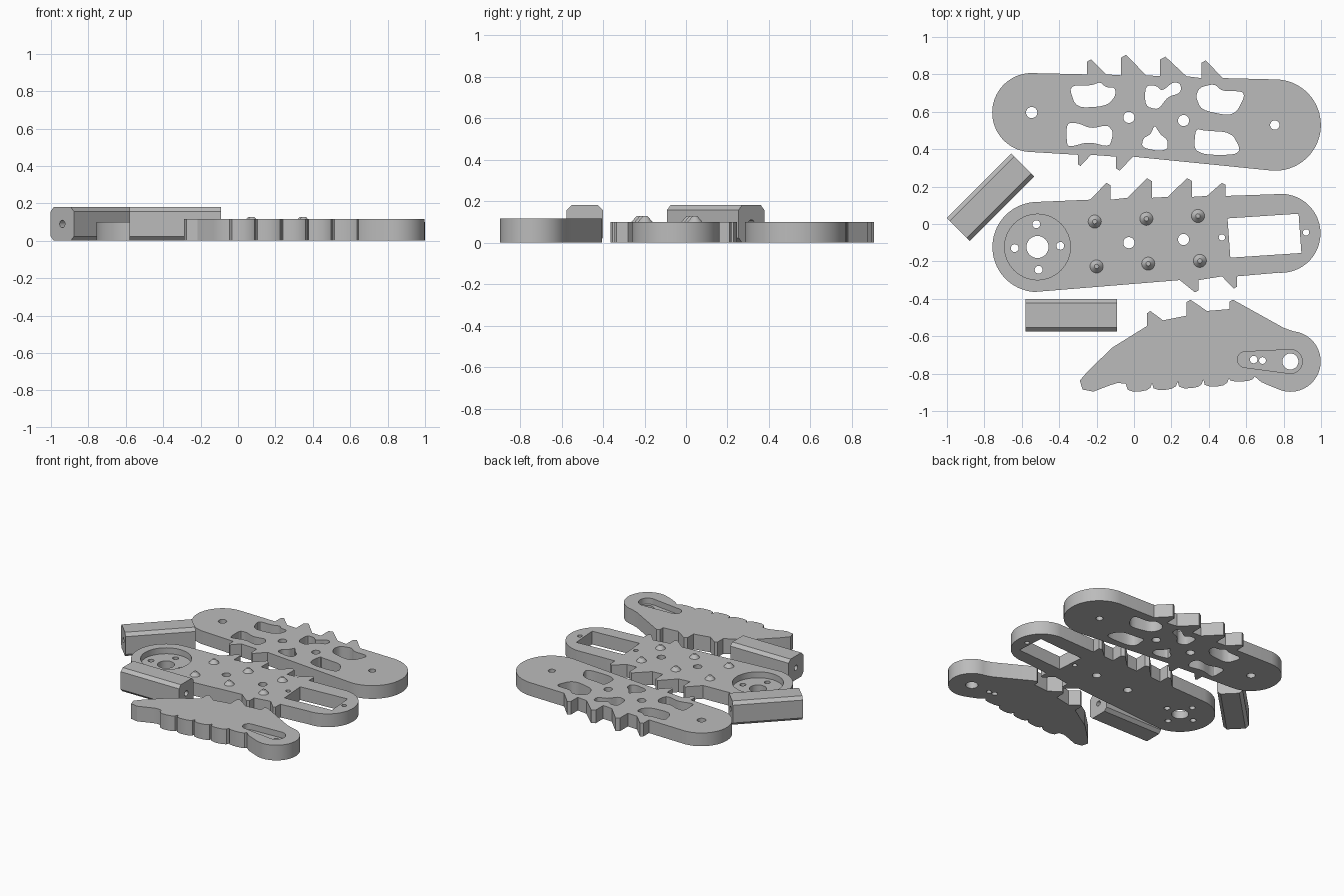
import bpy
import bmesh
from math import cos, sin, radians, pi
from mathutils import Matrix

if "Cube" in bpy.data.objects:
    bpy.data.objects.remove(bpy.data.objects["Cube"], do_unlink=True)

PLATE = .1
FINGER = .115
BAR_HEIGHT = .18
RECESS = .045

grey = bpy.data.materials.new("plain grey")
grey.use_nodes = True
grey.diffuse_color = (.5, .5, .5, 1)
grey.node_tree.nodes["Principled BSDF"].inputs["Base Color"].default_value = grey.diffuse_color


# Helpers: outline pieces, all running clockwise
def arc(x, y, radius, start, end, steps=40):
    angles = [radians(start + (end - start) * i / steps) for i in range(steps + 1)]
    return [(x + radius * cos(a), y + radius * sin(a)) for a in angles]


def circle(x, y, radius):
    return arc(x, y, radius, 360, 0, 32)[:-1]


def tooth(x, y, width, height, rise=0):
    """Spike with an upright edge at x and a slope that ends at x + width."""
    points = [(x, y), (x, y + height * .85),
              (x + width * .2, y + height), (x + width, y + rise)]
    return points if width * height > 0 else points[::-1]


def soften(points, rounds=2):
    """Round a polygon by cutting its corners."""
    for _ in range(rounds):
        cut = []
        for (ax, ay), (bx, by) in zip(points, points[1:] + points[:1]):
            for t in (.2, .8):
                cut.append((ax + (bx - ax) * t, ay + (by - ay) * t))
        points = cut
    return points


# Helpers: objects
def make_object(name, bm):
    bmesh.ops.recalc_face_normals(bm, faces=bm.faces[:])
    mesh = bpy.data.meshes.new(name)
    bm.to_mesh(mesh)
    bm.free()
    mesh.materials.append(grey)
    obj = bpy.data.objects.new(name, mesh)
    bpy.context.collection.objects.link(obj)
    return obj


def prism(name, loops, bottom, top):
    bm = bmesh.new()
    for loop in loops:
        face = bm.faces.new([bm.verts.new((x, y, bottom)) for x, y in loop])
        extruded = bmesh.ops.extrude_face_region(bm, geom=[face], use_keep_orig=True)
        moved = [v for v in extruded["geom"] if isinstance(v, bmesh.types.BMVert)]
        bmesh.ops.translate(bm, verts=moved, vec=(0, 0, top - bottom))
    return make_object(name, bm)


def carve(obj, cutter):
    cutter.hide_render = True
    mod = obj.modifiers.new("carve", 'BOOLEAN')
    mod.operation = 'DIFFERENCE'
    mod.solver = 'EXACT'
    mod.object = cutter
    graph = bpy.context.evaluated_depsgraph_get()
    result = bpy.data.meshes.new_from_object(obj.evaluated_get(graph))
    obj.modifiers.clear()
    obj.data = result
    bpy.data.objects.remove(cutter, do_unlink=True)


def smooth(obj):
    bpy.ops.object.select_all(action='DESELECT')
    obj.select_set(True)
    bpy.context.view_layer.objects.active = obj
    bpy.ops.object.shade_smooth_by_angle(angle=radians(25))


def plate(name, outline, height, holes, recess=None):
    obj = prism(name, [outline], 0, height)
    if recess:
        carve(obj, prism("recess_cutter", [recess], height - RECESS, height + RECESS))
    carve(obj, prism("hole_cutter", holes, -RECESS, height + RECESS))
    smooth(obj)
    return obj


# Rear cover plate with six irregular windows
cover_outline = (
    arc(-.547, .596, .211, 266, 92)
    + tooth(-.25, .8, .1, .08) + tooth(-.07, .795, .135, .11)
    + tooth(.14, .79, .14, .105) + tooth(.36, .78, .115, .095)
    + arc(.755, .529, .244, 87, -94)
    + tooth(-.095, .36, .09, -.075) + tooth(-.3, .37, .07, -.06))
windows = [
    [(-.35, .74), (-.23, .74), (-.18, .76), (-.15, .73), (-.1, .73),
     (-.1, .68), (-.15, .63), (-.31, .62)],
    [(.06, .74), (.12, .74), (.15, .71), (.21, .76), (.25, .75), (.25, .7),
     (.18, .68), (.13, .61), (.06, .63)],
    [(.35, .73), (.43, .75), (.47, .71), (.58, .71), (.59, .68), (.55, .6),
     (.5, .58), (.36, .61), (.33, .68)],
    [(-.36, .54), (-.3, .54), (-.23, .51), (-.14, .53), (-.11, .49),
     (-.13, .41), (-.24, .44), (-.35, .41), (-.36, .44)],
    [(.11, .53), (.14, .48), (.18, .45), (.18, .4), (.13, .39), (.04, .41),
     (.05, .46), (.09, .48)],
    [(.33, .51), (.37, .5), (.52, .49), (.57, .4), (.54, .37), (.38, .37),
     (.32, .4)],
]
cover_holes = [circle(-.547, .596, .03), circle(-.027, .57, .03),
               circle(.265, .553, .03), circle(.753, .529, .025)]
plate("cover_plate", cover_outline, PLATE,
      cover_holes + [soften(w) for w in windows])

# Middle base plate with a round seat, a slanted window and screw holes
base_outline = (
    arc(-.516, -.123, .241, 266, 94)
    + tooth(-.125, .13, -.11, .09) + tooth(.095, .14, -.13, .105)
    + tooth(.31, .145, -.13, .1) + tooth(.49, .15, -.1, .07)
    + arc(.786, -.05, .211, 87, -94)
    + tooth(.55, -.28, -.08, -.065) + tooth(.345, -.3, -.1, -.065))
seat_x, seat_y = -.516, -.123
base_holes = [circle(seat_x, seat_y, .059)]
for k in range(4):
    turn = k * pi / 2 + .05
    base_holes.append(circle(seat_x + .122 * cos(turn), seat_y + .122 * sin(turn), .021))
base_holes += [circle(-.027, -.1, .03), circle(.265, -.083, .03),
               circle(.47, -.072, .017), circle(.92, -.045, .017),
               [(.5, .03), (.88, .055), (.895, -.155), (.515, -.18)]]
plate("base_plate", base_outline, PLATE, base_holes, circle(seat_x, seat_y, .176))

# Two rows of tapered studs on the base plate
for row, (start_x, start_y) in enumerate([(-.21, .013), (-.2, -.227)]):
    for column in range(3):
        bm = bmesh.new()
        bmesh.ops.create_cone(bm, cap_ends=True, segments=24, radius1=.036,
                              radius2=.012, depth=.028)
        place = (start_x + .276 * column, start_y + .015 * column, PLATE + .013)
        bmesh.ops.translate(bm, verts=bm.verts[:], vec=place)
        smooth(make_object(f"stud_{row}_{column}", bm))

# Curved finger with a scalloped grip along its front edge
scallops = []
for i in range(5):
    x, y, depth = .645 - .137 * i, -.815 - .009 * i, min(1, .6 + .4 * i)
    for dx, dy in [(0, 0), (.01, .025), (.03, .038), (.06, .044), (.1, .046), (.13, .036)]:
        scallops.append((x - dx, y - dy * depth))
finger_outline = (
    [(-.29, -.837), (-.243, -.783), (-.115, -.66)]
    + tooth(.07, -.545, .085, .08, .03) + tooth(.28, -.49, .11, .085, .025)
    + [(.51, -.455), (.51, -.415), (.53, -.405), (.8, -.555)]
    + arc(.836, -.735, .162, 84, -110)
    + [(.725, -.865), (.68, -.845)] + scallops
    + [(-.045, -.853), (-.09, -.85), (-.13, -.863), (-.217, -.896), (-.275, -.885)])
slot = arc(.836, -.735, .064, 87, -96) + arc(.595, -.725, .042, 264, 93)
finger_holes = [circle(.836, -.735, .043), circle(.64, -.725, .02), circle(.687, -.73, .018)]
plate("finger", finger_outline, FINGER, finger_holes, slot)


# Chamfered spacer bars, bored along their length
def spacer(name, x, y, angle):
    place = Matrix.Translation((x, y, BAR_HEIGHT / 2)) @ Matrix.Rotation(angle, 4, 'Z')
    bm = bmesh.new()
    bmesh.ops.create_cube(bm, size=1)
    bmesh.ops.scale(bm, verts=bm.verts[:], vec=(.488, .175, BAR_HEIGHT))
    long_edges = [e for e in bm.edges if abs(e.verts[0].co.x - e.verts[1].co.x) > .1]
    bmesh.ops.bevel(bm, geom=long_edges, offset=.023, segments=1, affect='EDGES')
    bmesh.ops.transform(bm, matrix=place, verts=bm.verts[:])
    bar = make_object(name, bm)
    bm = bmesh.new()
    bmesh.ops.create_cone(bm, cap_ends=True, segments=24, radius1=.02, radius2=.02,
                          depth=1, matrix=place @ Matrix.Rotation(pi / 2, 4, 'Y'))
    carve(bar, make_object("bore_cutter", bm))
    smooth(bar)


spacer("front_spacer", -.335, -.488, 0)
spacer("left_end_spacer", -.767, .143, pi / 4)
